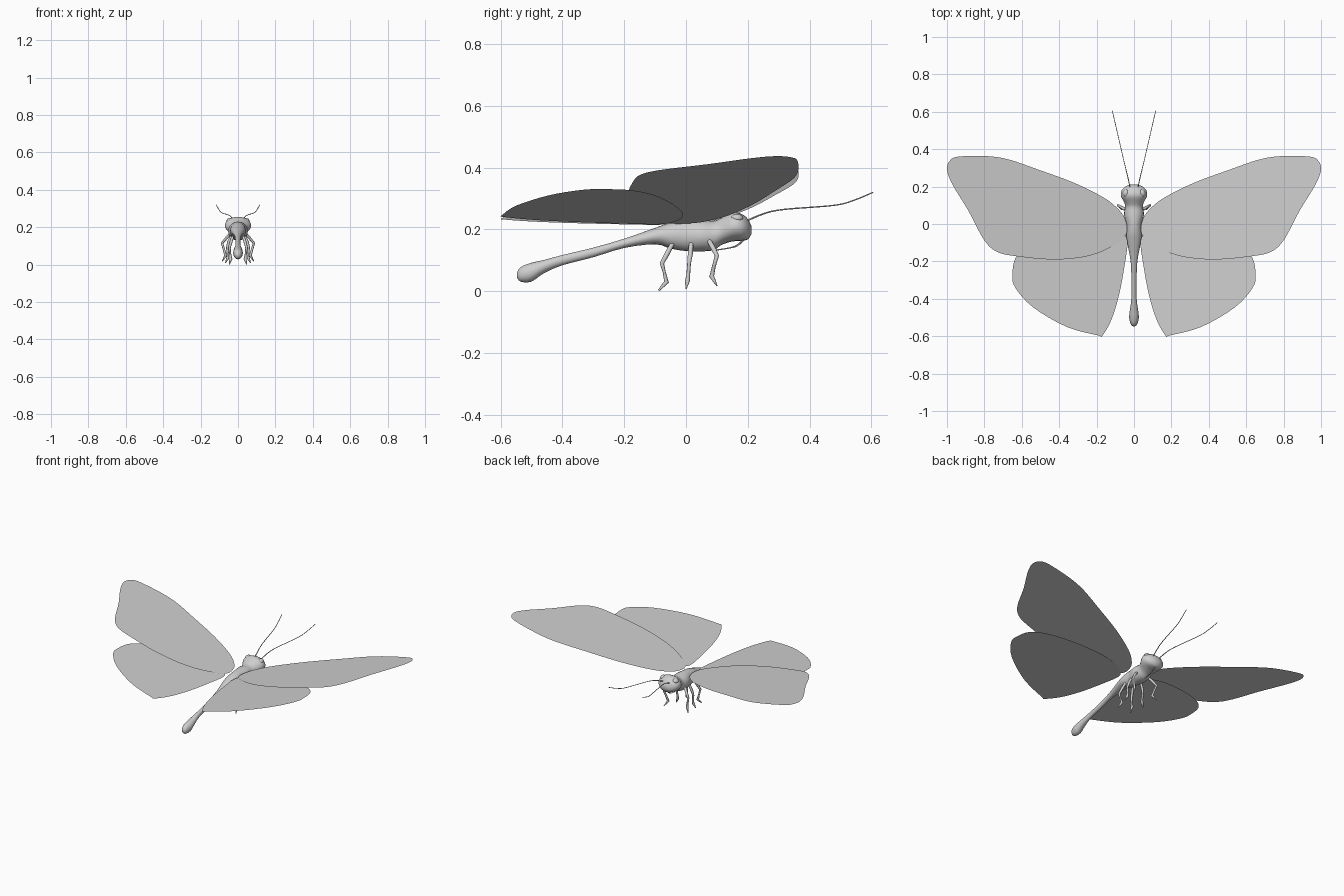
import bpy, bmesh, math
from mathutils import Vector

if "Cube" in bpy.data.objects:
    bpy.data.objects.remove(bpy.data.objects["Cube"])

GREY = bpy.data.materials.new("pale_grey")
GREY.diffuse_color = (0.62, 0.62, 0.62, 1)
GREY.use_nodes = True
GREY.node_tree.nodes["Principled BSDF"].inputs["Base Color"].default_value = GREY.diffuse_color


def smooth_path(pts, steps, closed=False):
    """Catmull-Rom interpolation of tuples of any length."""
    n, out = len(pts), []
    get = (lambda i: pts[i % n]) if closed else (lambda i: pts[max(0, min(n - 1, i))])
    for i in range(n if closed else n - 1):
        p0, p1, p2, p3 = (get(i + k) for k in (-1, 0, 1, 2))
        for s in range(steps):
            t = s / steps
            out.append(tuple(0.5 * (2 * b + (c - a) * t + (2 * a - 5 * b + 4 * c - d) * t * t
                                    + (3 * b - a - 3 * c + d) * t ** 3)
                             for a, b, c, d in zip(p0, p1, p2, p3)))
    if not closed:
        out.append(tuple(pts[-1]))
    return out


def finish(name, bm, angle=60):
    bmesh.ops.recalc_face_normals(bm, faces=bm.faces)
    mesh = bpy.data.meshes.new(name)
    bm.to_mesh(mesh)
    bm.free()
    mesh.materials.append(GREY)
    obj = bpy.data.objects.new(name, mesh)
    bpy.context.collection.objects.link(obj)
    bpy.ops.object.select_all(action='DESELECT')
    obj.select_set(True)
    bpy.context.view_layer.objects.active = obj
    bpy.ops.object.shade_smooth_by_angle(angle=math.radians(angle))
    return obj


def loft(name, rings, angle=60):
    """Skin a list of rings and close both ends."""
    bm = bmesh.new()
    loops = [[bm.verts.new(p) for p in ring] for ring in rings]
    n = len(loops[0])
    for a, b in zip(loops, loops[1:]):
        for i in range(n):
            bm.faces.new((a[i], a[(i + 1) % n], b[(i + 1) % n], b[i]))
    bm.faces.new(loops[0])
    bm.faces.new(loops[-1])
    return finish(name, bm, angle)


def tube(name, pts, sides):
    """Round tube through (x, y, z, radius) points."""
    rings = []
    for i, p in enumerate(pts):
        d = (Vector(pts[min(i + 1, len(pts) - 1)][:3]) - Vector(pts[max(i - 1, 0)][:3])).normalized()
        u = d.cross(Vector((1, 0, 0))).normalized()
        v = d.cross(u)
        rings.append([Vector(p[:3]) + p[3] * (u * math.cos(2 * math.pi * k / sides)
                                              + v * math.sin(2 * math.pi * k / sides))
                      for k in range(sides)])
    return loft(name, rings)


# Body from tail bulb to head: y, bottom z, top z, half width
PROFILE = [(-.547, .045, .06, .006), (-.535, .031, .078, .018), (-.5, .031, .092, .026),
           (-.46, .058, .101, .022), (-.4, .084, .117, .014), (-.3, .11, .141, .014),
           (-.2, .14, .17, .018), (-.1, .152, .205, .036), (-.05, .138, .222, .042),
           (0, .13, .23, .042), (.05, .129, .23, .053), (.09, .133, .228, .048),
           (.115, .15, .238, .052), (.15, .161, .256, .07), (.18, .163, .25, .066),
           (.2, .168, .234, .046), (.212, .185, .21, .018)]
SIDES = 20
rings = []
for y, lo, hi, w in smooth_path(PROFILE, 3):
    ring = []
    for k in range(SIDES):
        a = 2 * math.pi * k / SIDES
        ring.append((w * math.cos(a), y, (lo + hi) / 2 + (hi - lo) / 2 * math.sin(a)))
    rings.append(ring)
loft("body", rings)

# Wing outlines seen from above (x, y)
FORE = [(.045, .02), (.08, .075), (.16, .14), (.32, .22), (.51, .29), (.67, .345), (.79, .363),
        (.94, .36), (.985, .338), (1, .29), (.97, .21), (.885, .07), (.805, -.08), (.74, -.145),
        (.645, -.17), (.43, -.19), (.24, -.17), (.1, -.11), (.04, -.05)]
HIND = [(.035, -.09), (.07, -.045), (.12, -.02), (.22, -.01), (.38, -.04), (.54, -.1), (.63, -.175),
        (.65, -.27), (.635, -.34), (.54, -.445), (.36, -.55), (.19, -.596), (.168, -.596),
        (.12, -.51), (.08, -.38), (.05, -.22)]


def wing(name, outline, side, base, slope):
    bm = bmesh.new()
    pts = [(x * side, y, base + slope * x) for x, y in smooth_path(outline, 4, True)]
    face = bm.faces.new([bm.verts.new(p) for p in pts])
    face.normal_update()
    up = face.normal.z > 0
    obj = finish(name, bm)
    if (obj.data.polygons[0].normal.z > 0) is False:
        obj.data.flip_normals()
    return obj


# Leg joints: x, y, z, radius
LEGS = {
    "front_leg": [(.03, .068, .175, .007), (.06, .085, .145, .008), (.085, .1, .115, .007),
                  (.075, .09, .08, .006), (.066, .083, .048, .008), (.085, .1, .018, .002)],
    "middle_leg": [(.03, .018, .165, .007), (.05, .014, .12, .008), (.058, .01, .09, .006),
                   (.053, .007, .05, .006), (.055, .005, .035, .008), (.068, .0, .008, .002)],
    "hind_leg": [(.025, -.04, .16, .007), (.038, -.062, .12, .008), (.046, -.078, .09, .007),
                 (.042, -.07, .06, .005), (.038, -.063, .03, .008), (.046, -.088, .003, .003)],
}
ANTENNA = [(.02, .19, .225, .003), (.034, .255, .252, .0025), (.05, .32, .265, .0022),
           (.087, .48, .278, .002), (.102, .545, .295, .002), (.116, .605, .32, .0018)]

for side, label in ((1, "right"), (-1, "left")):
    mirror = lambda pts: [(p[0] * side,) + tuple(p[1:]) for p in pts]
    wing(label + "_fore_wing", FORE, side, .21, .227 if side > 0 else .2)
    wing(label + "_hind_wing", HIND, side, .21, .185 if side > 0 else .135)
    for part, pts in LEGS.items():
        tube(label + "_" + part, mirror(pts), 8)
    tube(label + "_antenna", mirror(smooth_path(ANTENNA, 5)), 6)
    # Bulging eye
    bm = bmesh.new()
    bmesh.ops.create_uvsphere(bm, u_segments=16, v_segments=10, radius=.02)
    for v in bm.verts:
        v.co = Vector((v.co.x * .9 + side * .043, v.co.y + .165, v.co.z * .7 + .236))
    finish(label + "_eye", bm)

# Thin mouthpart under the head
tube("proboscis", smooth_path([(0, .19, .17, .003), (0, .165, .148, .003),
                               (0, .135, .139, .002), (0, .095, .133, .002)], 4), 6)
